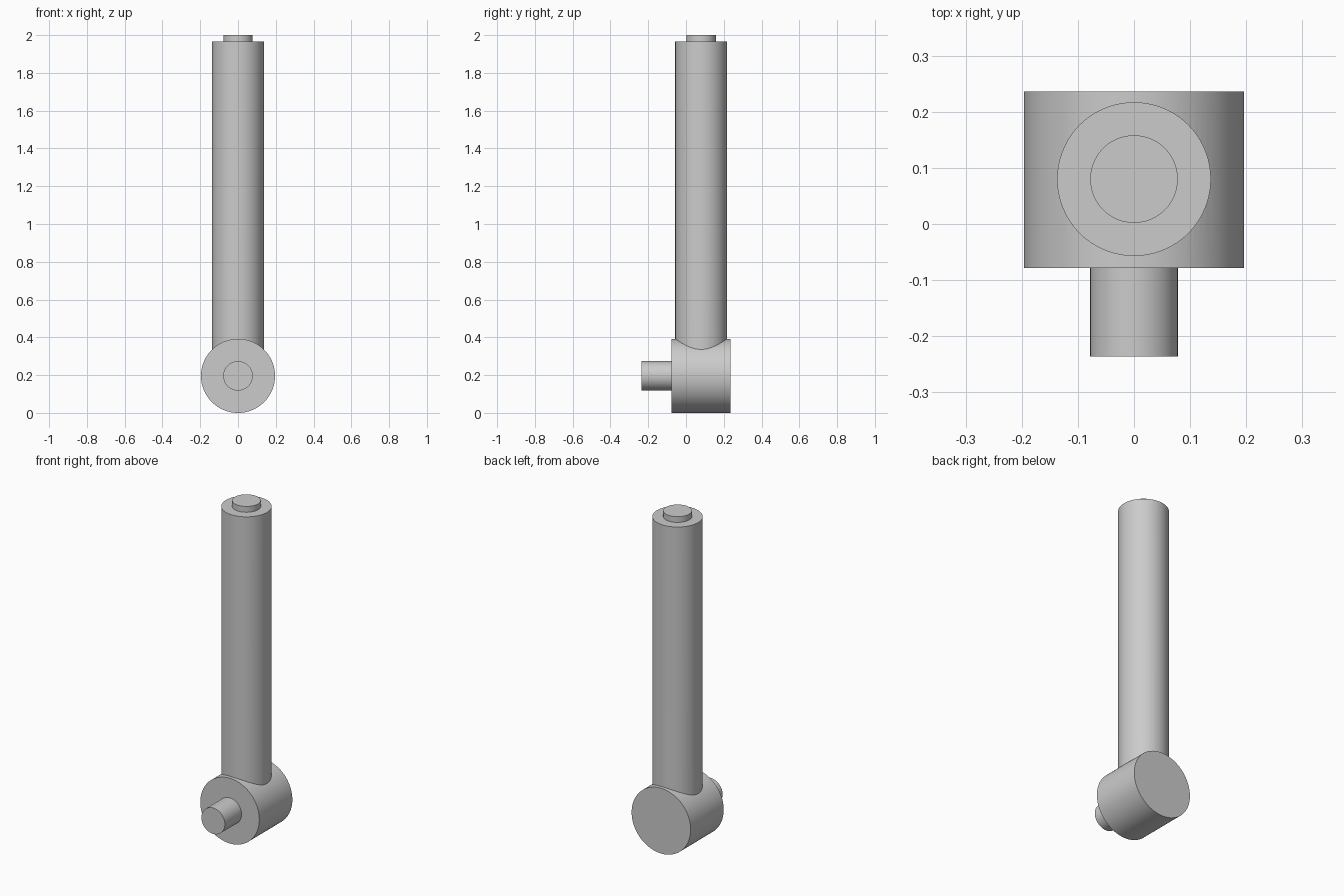
import bpy
import bmesh
import math
from mathutils import Matrix

cube = bpy.data.objects.get("Cube")
if cube:
    bpy.data.objects.remove(cube, do_unlink=True)

SIDES = 96

grey = bpy.data.materials.new("plain_grey")
grey.use_nodes = True
colour = (0.6, 0.6, 0.6, 1)
grey.diffuse_color = colour
grey.node_tree.nodes["Principled BSDF"].inputs["Base Color"].default_value = colour


def turned_part(name, profile, matrix):
    """Closed solid turned around its own z from (radius, height) points."""
    bm = bmesh.new()
    rings = []
    for radius, height in profile:
        rings.append([bm.verts.new((radius * math.cos(math.tau * i / SIDES),
                                    radius * math.sin(math.tau * i / SIDES),
                                    height)) for i in range(SIDES)])
    for low, high in zip(rings, rings[1:]):
        for i in range(SIDES):
            j = (i + 1) % SIDES
            bm.faces.new((low[i], low[j], high[j], high[i]))
    bm.faces.new(rings[0][::-1])
    bm.faces.new(rings[-1])
    bmesh.ops.transform(bm, matrix=matrix, verts=bm.verts)
    bmesh.ops.recalc_face_normals(bm, faces=bm.faces)
    mesh = bpy.data.meshes.new(name)
    bm.to_mesh(mesh)
    bm.free()
    mesh.materials.append(grey)
    obj = bpy.data.objects.new(name, mesh)
    bpy.context.collection.objects.link(obj)
    return obj


# Horizontal hub with its narrow pin pointing forward
hub_matrix = Matrix.Translation((0, 0, 0.196)) @ Matrix.Rotation(math.pi / 2, 4, "X")
crank = turned_part("hub_and_column", [(0.196, -0.236), (0.196, 0.078),
                                       (0.078, 0.078), (0.078, 0.236)], hub_matrix)

# Upright column with a short stud on top, rooted inside the hub
column = turned_part("column", [(0.137, 0.2), (0.137, 1.965),
                                (0.078, 1.965), (0.078, 2.0)],
                     Matrix.Translation((0, 0.08, 0)))

# Weld both into one solid so the joint is a clean saddle
weld = crank.modifiers.new("weld_column", "BOOLEAN")
weld.operation = "UNION"
weld.solver = "EXACT"
weld.object = column
bpy.ops.object.select_all(action="DESELECT")
crank.select_set(True)
bpy.context.view_layer.objects.active = crank
bpy.ops.object.modifier_apply(modifier=weld.name)
bpy.data.objects.remove(column, do_unlink=True)

# Smooth round walls, crisp rims
bpy.ops.object.shade_smooth_by_angle(angle=math.radians(30))
